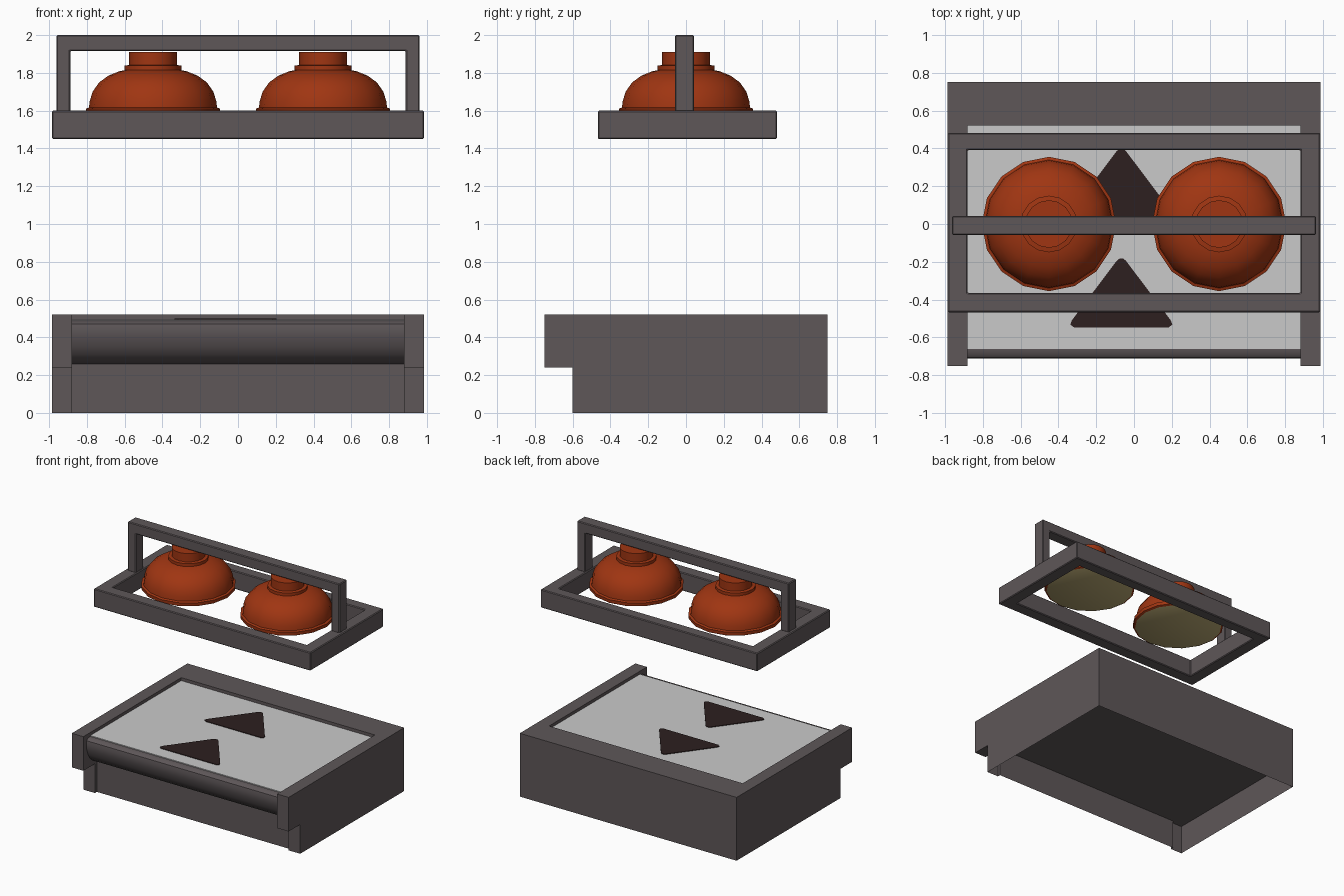
import bpy, bmesh, math

if "Cube" in bpy.data.objects:
    bpy.data.objects.remove(bpy.data.objects["Cube"])


def mat(name, rgb):
    m = bpy.data.materials.new(name)
    m.diffuse_color = (*rgb, 1)
    m.use_nodes = True
    m.node_tree.nodes["Principled BSDF"].inputs["Base Color"].default_value = m.diffuse_color
    return m


GREY = mat("dark_grey", (0.112, 0.095, 0.099))
BELT = mat("light_grey", (0.59, 0.59, 0.59))
RED = mat("rust_red", (0.35, 0.036, 0.006))
DARK = mat("arrow_dark", (0.026, 0.014, 0.014))
OLIVE = mat("sucker_underside", (0.48, 0.39, 0.17))


def finish(name, bm, *mats, smooth=False):
    me = bpy.data.meshes.new(name)
    bm.normal_update()
    bm.to_mesh(me)
    bm.free()
    ob = bpy.data.objects.new(name, me)
    bpy.context.collection.objects.link(ob)
    for m in mats:
        me.materials.append(m)
    if smooth:
        bpy.ops.object.select_all(action='DESELECT')
        ob.select_set(True)
        bpy.context.view_layer.objects.active = ob
        bpy.ops.object.shade_smooth_by_angle(angle=math.radians(40))
    return ob


def extrude(bm, pts, vec):
    """Close a polygon of 3D points and extrude it into a solid."""
    f = bm.faces.new([bm.verts.new(p) for p in pts])
    r = bmesh.ops.extrude_face_region(bm, geom=[f], use_keep_orig=True)
    bmesh.ops.translate(bm, vec=vec, verts=[g for g in r["geom"] if isinstance(g, bmesh.types.BMVert)])
    bmesh.ops.recalc_face_normals(bm, faces=bm.faces[:])


def box(name, x, y, z, m, bevel=0.0):
    bm = bmesh.new()
    extrude(bm, [(x[0], y[0], z[0]), (x[1], y[0], z[0]), (x[1], y[1], z[0]), (x[0], y[1], z[0])],
            (0, 0, z[1] - z[0]))
    if bevel:
        bmesh.ops.bevel(bm, geom=bm.edges[:], offset=bevel, segments=1, affect='EDGES')
    return finish(name, bm, m)


def ring(name, outer, inner, depth, m, bevel=0.006):
    """Solid bar loop between two matching outlines, extruded along depth."""
    bm = bmesh.new()
    o = [bm.verts.new(p) for p in outer]
    i = [bm.verts.new(p) for p in inner]
    n = len(o)
    faces = [bm.faces.new((o[k], o[(k + 1) % n], i[(k + 1) % n], i[k])) for k in range(n)]
    r = bmesh.ops.extrude_face_region(bm, geom=faces, use_keep_orig=True)
    bmesh.ops.translate(bm, vec=depth, verts=[g for g in r["geom"] if isinstance(g, bmesh.types.BMVert)])
    bmesh.ops.recalc_face_normals(bm, faces=bm.faces[:])
    sharp = [e for e in bm.edges if len(e.link_faces) == 2 and e.calc_face_angle() > 0.5]
    bmesh.ops.bevel(bm, geom=sharp, offset=bevel, segments=1, affect='EDGES')
    return finish(name, bm, m)


def rect(x0, x1, y0, y1, z):
    return [(x0, y0, z), (x1, y0, z), (x1, y1, z), (x0, y1, z)]


W, IN = 0.985, 0.88

# Base housing: open skirt with a recessed front panel
bm = bmesh.new()
outline = [(-W, -.60), (-IN, -.60), (-IN, -.575), (IN, -.575), (IN, -.60), (W, -.60), (W, .75), (-W, .75)]
extrude(bm, [(x, y, 0) for x, y in outline], (0, 0, .24))
caps = [f for f in bm.faces if abs(f.normal.z) > .9]
bmesh.ops.delete(bm, geom=caps, context='FACES_ONLY')
finish("base_skirt", bm, GREY)

# Upper rails and bed, whose underside is the hollow's ceiling
for s, side in ((-1, "left"), (1, "right")):
    box(side + "_rail", sorted((s * IN, s * W)), (-.75, .75), (.24, .52), GREY)
box("back_rail", (-IN, IN), (.52, .75), (.24, .52), GREY)
box("bed", (-IN, IN), (-.575, .52), (.24, .488), GREY)

# Rounded front lip below the belt end
lip = [(-.56, .488), (-.66, .488), (-.69, .484), (-.707, .47), (-.712, .44), (-.707, .40),
       (-.69, .35), (-.665, .31), (-.63, .28), (-.575, .26), (-.56, .26)]
bm = bmesh.new()
extrude(bm, [(-IN, y, z) for y, z in lip], (2 * IN, 0, 0))
finish("front_lip", bm, GREY, smooth=True)

# Belt and its painted arrows
box("belt", (-IN, IN), (-.66, .52), (.487, .495), BELT)
half = [(.25, -.547), (.27, -.532), (.262, -.51), (.025, -.195), (.01, -.183)]
tri = half + [(-x, y) for x, y in reversed(half)]
for name, dy in (("front_arrow", 0), ("back_arrow", .58)):
    bm = bmesh.new()
    extrude(bm, [(x - .067, y + dy, .494) for x, y in tri], (0, 0, .006))
    finish(name, bm, DARK)

# Raised lifting frame
ring("lifter_frame", rect(-W, W, -.467, .482, 1.45), rect(-IN, IN, -.365, .39, 1.45), (0, 0, .15), GREY)

# Handle: an upside-down U
bm = bmesh.new()
u = [(-.962, 1.595), (-.962, 2), (.962, 2), (.962, 1.595), (.888, 1.595), (.888, 1.916), (-.888, 1.916), (-.888, 1.595)]
extrude(bm, [(x, -.058, z) for x, z in u], (0, .1, 0))
bmesh.ops.bevel(bm, geom=bm.edges[:], offset=.006, segments=1, affect='EDGES')
finish("handle", bm, GREY)

# Suction cups: 16-sided lathe with an olive underside
prof = [(.338, 1.575), (.353, 1.583), (.355, 1.61), (.339, 1.617), (.335, 1.65), (.32, 1.70),
        (.285, 1.75), (.235, 1.786), (.18, 1.808), (.15, 1.814), (.15, 1.838), (.126, 1.842), (.126, 1.91)]
N = 16
for s, side in ((-1, "left"), (1, "right")):
    bm = bmesh.new()
    rows = [[bm.verts.new((s * .45 + r * math.cos(2 * math.pi * k / N), r * math.sin(2 * math.pi * k / N), z))
             for k in range(N)] for r, z in prof]
    for a, b in zip(rows, rows[1:]):
        for k in range(N):
            j = (k + 1) % N
            bm.faces.new((a[k], a[j], b[j], b[k]))
    bm.faces.new(rows[-1])
    bm.faces.new(rows[0][::-1]).material_index = 1
    finish(side + "_suction_cup", bm, RED, OLIVE, smooth=True)
